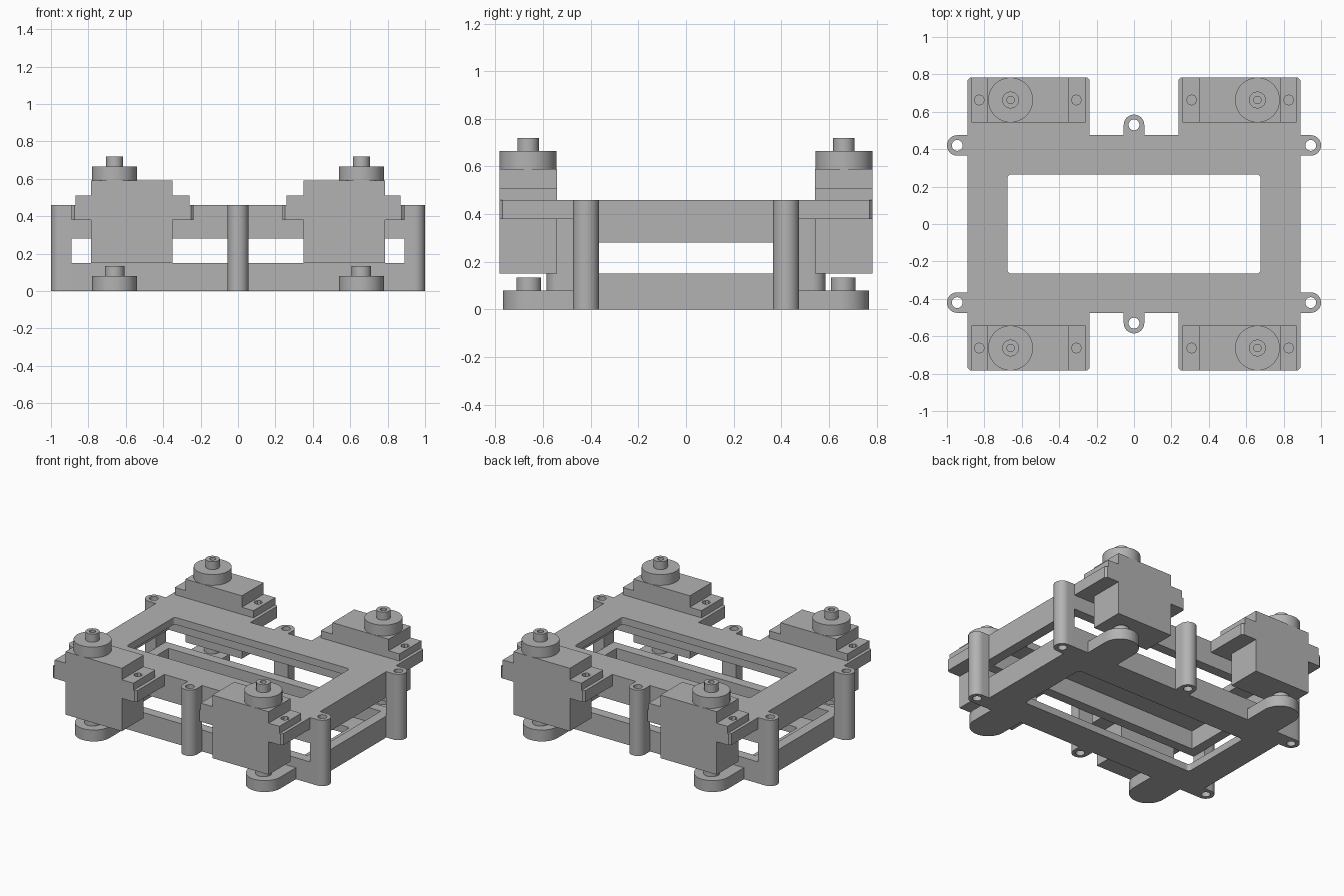
import bpy, bmesh, math

cube = bpy.data.objects.get("Cube")
if cube:
    bpy.data.objects.remove(cube, do_unlink=True)

GREY = (0.45, 0.45, 0.45, 1)
mat = bpy.data.materials.new("plain_grey")
mat.use_nodes = True
mat.diffuse_color = GREY
mat.node_tree.nodes["Principled BSDF"].inputs["Base Color"].default_value = GREY


def prism(name, outline, z0, z1, radius=0):
    """Extrude a flat outline from z0 to z1, optionally rounding its corners."""
    bm = bmesh.new()
    face = bm.faces.new([bm.verts.new((x, y, z0)) for x, y in outline])
    if radius:
        bmesh.ops.bevel(bm, geom=bm.verts[:], offset=radius, segments=4,
                        profile=0.5, affect='VERTICES')
    ext = bmesh.ops.extrude_face_region(bm, geom=bm.faces[:])["geom"]
    for v in ext:
        if isinstance(v, bmesh.types.BMVert):
            v.co.z = z1
    bmesh.ops.recalc_face_normals(bm, faces=bm.faces[:])
    mesh = bpy.data.meshes.new(name)
    bm.to_mesh(mesh)
    bm.free()
    mesh.materials.append(mat)
    ob = bpy.data.objects.new(name, mesh)
    bpy.context.collection.objects.link(ob)
    return ob


def rect(x0, x1, y0, y1):
    return [(x0, y0), (x1, y0), (x1, y1), (x0, y1)]


def arc(cx, cy, r, start=0, sweep=360, n=32):
    count = n if sweep == 360 else n + 1
    angles = [math.radians(start + sweep * i / n) for i in range(count)]
    return [(cx + r * math.cos(a), cy + r * math.sin(a)) for a in angles]


def cut(ob, *cutters):
    """Subtract the cutters from the part, then discard them."""
    bpy.context.view_layer.objects.active = ob
    for c in cutters:
        mod = ob.modifiers.new("cut", 'BOOLEAN')
        mod.operation = 'DIFFERENCE'
        mod.solver = 'EXACT'
        mod.object = c
        bpy.ops.object.modifier_apply(modifier=mod.name)
        bpy.data.objects.remove(c, do_unlink=True)
    return ob


def smooth(ob):
    bpy.ops.object.select_all(action='DESELECT')
    ob.select_set(True)
    bpy.context.view_layer.objects.active = ob
    bpy.ops.object.shade_smooth_by_angle(angle=math.radians(30))


# Plate size and window shared by both trays
PX, PY, TOP = 0.89, 0.475, 0.46
RIM = 0.07


def tray(name, z0, z1, pocket0, pocket1):
    plate = prism(name, rect(-PX, PX, -PY, PY), z0, z1)
    pocket = prism("pocket", rect(RIM - PX, PX - RIM, RIM - PY, PY - RIM), pocket0, pocket1)
    window = prism("window", rect(-0.677, 0.677, -0.265, 0.265), z0 - 0.1, z1 + 0.1, 0.02)
    return cut(plate, pocket, window)


tray("bottom_tray", 0, 0.15, 0.05, 0.3)
tray("top_tray", 0.28, TOP, 0.1, 0.41)


def post(name, x, y, angle):
    """Bored screw post joined to the tray edge by a straight neck."""
    r, neck = 0.055, 0.055
    ca, sa = math.cos(math.radians(angle)), math.sin(math.radians(angle))
    root = [(x - neck * ca + s * r * sa, y - neck * sa - s * r * ca) for s in (-1, 1)]
    ob = prism(name, root + arc(x, y, r, angle - 90, 180, 16), 0, TOP)
    smooth(cut(ob, prism("bore", arc(x, y, 0.029, n=24), -0.1, TOP + 0.1)))


for sy, end in ((-1, "front"), (1, "back")):
    post(f"{end}_middle_post", 0, sy * 0.53, 90 * sy)
    for sx, side in ((-1, "right"), (1, "left")):
        tag = f"{end}_{side}"
        post(f"{tag}_post", sx * 0.945, sy * 0.42, 0 if sx > 0 else 180)

        def flip(points):
            return [(sx * x, sy * y) for x, y in points]

        # Motor bracket: a forked arm of the top tray
        fork = [(0.237, PY), (PX, PY), (PX, 0.77), (0.875, 0.783), (0.785, 0.783),
                (0.785, 0.542), (0.35, 0.542), (0.35, 0.783), (0.25, 0.783), (0.237, 0.77)]
        prism(f"{tag}_motor_bracket", flip(fork), 0.38, TOP)

        # Motor body and its screw ears
        prism(f"{tag}_motor", flip(rect(0.35, 0.785, 0.542, 0.783)), 0.15, 0.59)
        for part, x0, x1, hole in (("inner", 0.26, 0.35, 0.308), ("outer", 0.785, 0.868, 0.827)):
            ear = prism(f"{tag}_{part}_ear", flip(rect(x0, x1, 0.542, 0.783)), TOP, 0.51)
            cut(ear, prism("bore", flip(arc(hole, 0.663, 0.027, n=8)), 0.4, 0.6))

        # Output disc and bored shaft
        smooth(prism(f"{tag}_disc", flip(arc(0.66, 0.663, 0.12, n=48)), 0.59, 0.665))
        shaft = prism(f"{tag}_shaft", flip(arc(0.66, 0.663, 0.045)), 0.665, 0.72)
        smooth(cut(shaft, prism("bore", flip(arc(0.66, 0.663, 0.02, n=16)), 0.68, 0.8)))

        # Rounded foot arm of the bottom tray with its pivot pin
        foot = [(0.54, PY), (0.78, PY)] + arc(0.66, 0.648, 0.12, 0, 180, 24)
        smooth(prism(f"{tag}_foot_arm", flip(foot), 0, 0.08))
        smooth(prism(f"{tag}_pivot_pin", flip(arc(0.66, 0.66, 0.052)), 0.08, 0.135))
